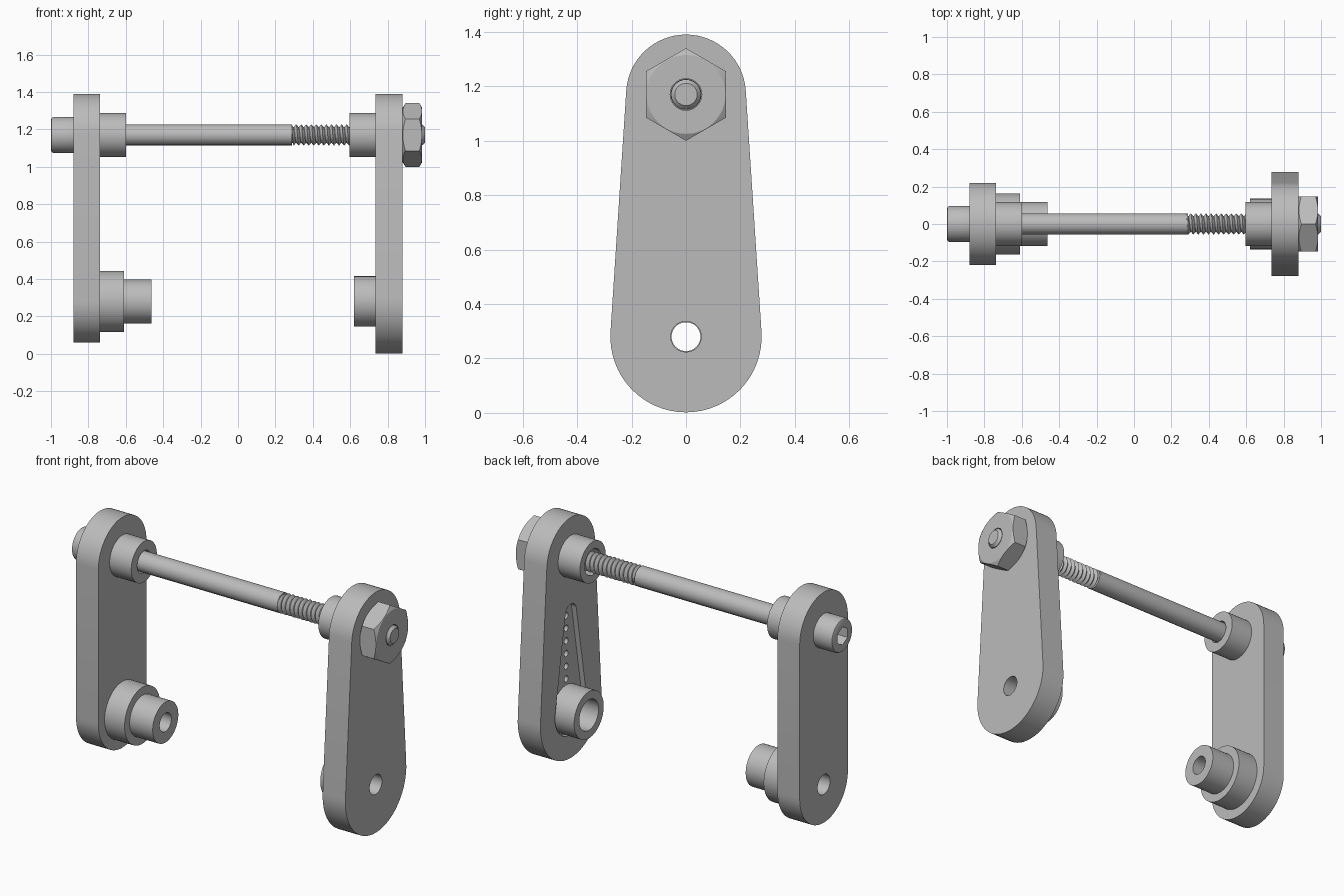
import bpy, bmesh
from math import sin, cos, pi, asin

cube = bpy.data.objects.get("Cube")
if cube:
    bpy.data.objects.remove(cube, do_unlink=True)

GREY = (0.5, 0.5, 0.5, 1)
mat = bpy.data.materials.new("plain grey")
mat.use_nodes = True
mat.diffuse_color = GREY
mat.node_tree.nodes["Principled BSDF"].inputs["Base Color"].default_value = GREY

TOP, LOW = 1.17, 0.28      # heights of the two axes


def finish(name, bm):
    bmesh.ops.recalc_face_normals(bm, faces=bm.faces)
    me = bpy.data.meshes.new(name)
    bm.to_mesh(me)
    bm.free()
    me.materials.append(mat)
    ob = bpy.data.objects.new(name, me)
    bpy.context.collection.objects.link(ob)
    return ob


def lathe(name, profile, z, n=48, ring=False):
    """Turn (x, radius) points about a line along x; ring closes the profile."""
    bm = bmesh.new()
    rows = [[bm.verts.new((x, r * sin(2 * pi * j / n), z + r * cos(2 * pi * j / n)))
             for j in range(n)] for x, r in profile]
    pairs = list(zip(rows, rows[1:]))
    if ring:
        pairs.append((rows[-1], rows[0]))
    else:
        bm.faces.new(rows[0])
        bm.faces.new(rows[-1])
    for a, b in pairs:
        for j in range(n):
            k = (j + 1) % n
            bm.faces.new((a[j], a[k], b[k], b[j]))
    return finish(name, bm)


def rod(name, x0, x1, r, z, n=48):
    return lathe(name, [(x0, r), (x1, r)], z, n)


def tube(name, x0, x1, r, bore, z):
    return lathe(name, [(x0, bore), (x0, r), (x1, r), (x1, bore)], z, ring=True)


def link_plate(name, x0, x1, z_low, r_low, z_top, r_top, n=32):
    """Plate bounded by two round ends and their shared tangents."""
    a = asin((r_low - r_top) / (z_top - z_low))
    bm = bmesh.new()
    outline = []
    for z, r, start, end in ((z_top, r_top, a, pi - a),
                             (z_low, r_low, pi - a, 2 * pi + a)):
        for i in range(n + 1):
            t = start + (end - start) * i / n
            outline.append(bm.verts.new((x0, r * cos(t), z + r * sin(t))))
    face = bm.faces.new(outline)
    out = bmesh.ops.extrude_face_region(bm, geom=[face])
    moved = [v for v in out["geom"] if isinstance(v, bmesh.types.BMVert)]
    bmesh.ops.translate(bm, verts=moved, vec=(x1 - x0, 0, 0))
    return finish(name, bm)


def combine(ob, other, operation="DIFFERENCE"):
    mod = ob.modifiers.new("cut", "BOOLEAN")
    mod.operation = operation
    mod.solver = "EXACT"
    mod.object = other
    other.hide_render = True
    bpy.context.view_layer.objects.active = ob
    bpy.ops.object.modifier_apply(modifier=mod.name)
    bpy.data.objects.remove(other, do_unlink=True)


# Straight arm with its lower pivot hole
straight_arm = link_plate("straight_arm", -0.88, -0.738, LOW, 0.22, TOP, 0.22)
combine(straight_arm, rod("hole_cutter", -0.95, -0.7, 0.057, LOW))
tube("straight_arm_collar", -0.738, -0.6, 0.117, 0.063, TOP)
lathe("stepped_boss", [(-0.738, 0.053), (-0.738, 0.163), (-0.61, 0.163),
                       (-0.61, 0.117), (-0.463, 0.117), (-0.463, 0.053)], LOW, ring=True)

# Tapered arm with a horn-shaped pocket and a row of small holes
FLOOR = 0.765
tapered_arm = link_plate("tapered_arm", 0.735, 0.88, LOW, 0.278, TOP, 0.22)
combine(tapered_arm, link_plate("pocket_cutter", 0.7, FLOOR, LOW, 0.145, 0.84, 0.05))
combine(tapered_arm, rod("hole_cutter", 0.7, 0.95, 0.056, LOW))
for i in range(6):
    combine(tapered_arm, rod("small_cutter", 0.72, 0.81, 0.018, 0.45 + 0.073 * i, 16))
tube("tapered_arm_collar", 0.595, 0.735, 0.117, 0.074, TOP)
tube("open_boss", 0.62, FLOOR, 0.135, 0.088, LOW)

# Bolt: socket head, plain shank, helical thread, tip
head = lathe("bolt_head", [(-1.0, 0.083), (-0.996, 0.091), (-0.986, 0.096),
                           (-0.88, 0.096)], TOP)
combine(head, rod("socket_cutter", -1.1, -0.935, 0.052, TOP, 6))
rod("bolt_shank", -0.885, 0.29, 0.057, TOP, 16)
lathe("bolt_tip", [(0.94, 0.055), (0.985, 0.055), (1.0, 0.041)], TOP, 32)
rod("bolt_core", 0.28, 0.95, 0.042, TOP, 24)

bm = bmesh.new()
N, PITCH, TURNS = 24, 0.027, 25
spirals = []
for radius, shift in ((0.057, 0), (0.041, PITCH / 2)):
    spirals.append([bm.verts.new((0.277 + shift + PITCH * i / N,
                                  radius * cos(2 * pi * i / N),
                                  TOP + radius * sin(2 * pi * i / N)))
                    for i in range(N * TURNS)])
crest, root = spirals
for i in range(N * (TURNS - 1) - 1):
    bm.faces.new((crest[i], crest[i + 1], root[i + 1], root[i]))
    bm.faces.new((root[i], root[i + 1], crest[i + N + 1], crest[i + N]))
finish("bolt_thread", bm)

# Hex nut with chamfered corners and a bore
nut = rod("hex_nut", 0.88, 0.985, 0.17, TOP, 6)
combine(nut, lathe("chamfer_cutter", [(0.879, 0.143), (0.9, 0.178), (0.965, 0.178),
                                      (0.986, 0.143)], TOP, 64), "INTERSECT")
combine(nut, rod("bore_cutter", 0.8, 1.1, 0.058, TOP))

# Smooth round surfaces, keep hard edges
bpy.ops.object.select_all(action="DESELECT")
for ob in bpy.context.scene.objects:
    if ob.type == "MESH" and mat.name in ob.data.materials:
        ob.select_set(True)
        bpy.context.view_layer.objects.active = ob
bpy.ops.object.shade_smooth_by_angle(angle=pi / 6)
